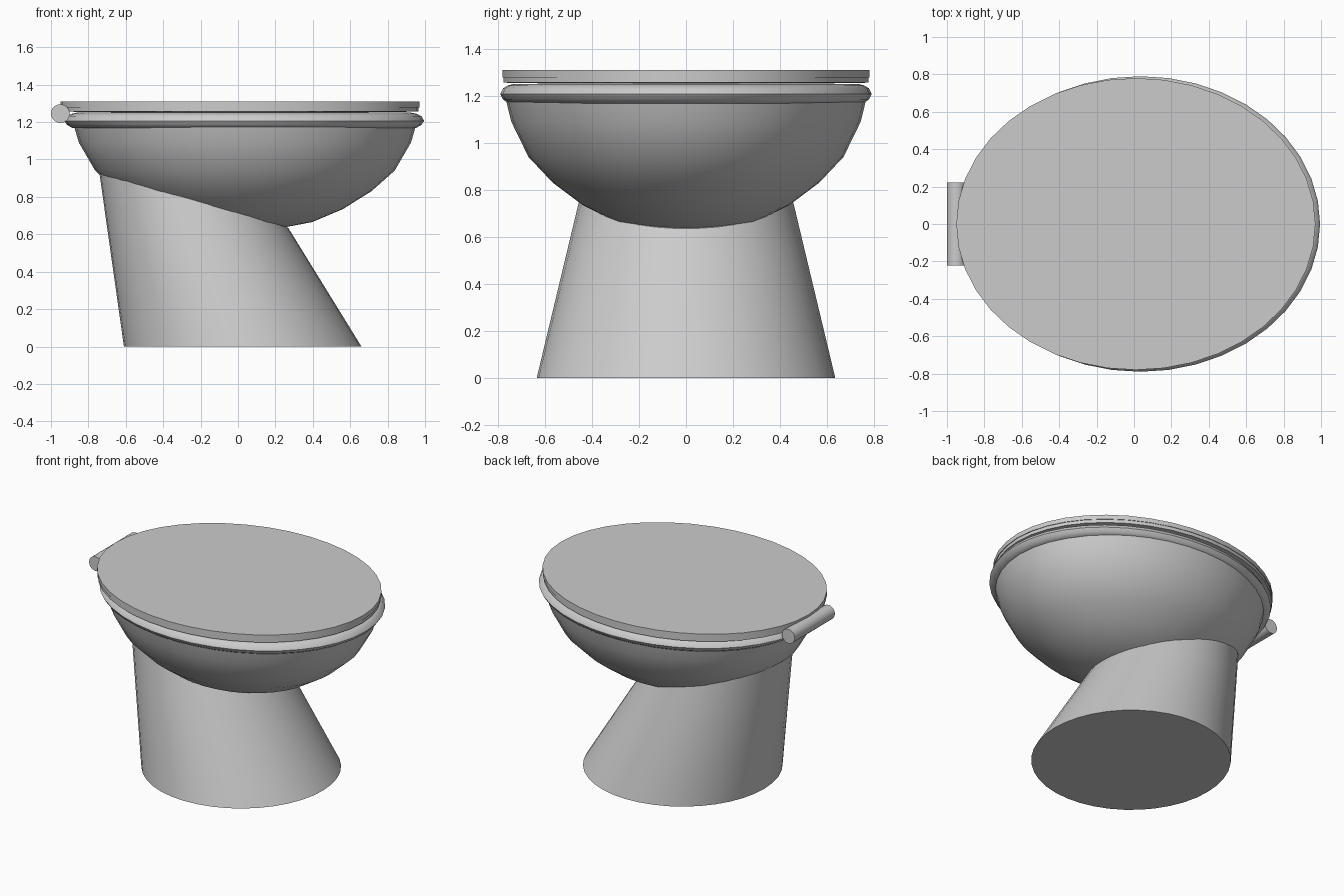
import bpy, bmesh, math

if "Cube" in bpy.data.objects:
    bpy.data.objects.remove(bpy.data.objects["Cube"])

SEG = 40


def ring(bm, cx, rx, ry, height):
    """Ellipse of vertices; height is a number or a function of x."""
    verts = []
    for i in range(SEG):
        a = 2 * math.pi * i / SEG
        x, y = cx + rx * math.cos(a), ry * math.sin(a)
        verts.append(bm.verts.new((x, y, height(x) if callable(height) else height)))
    return verts


def bridge(bm, a, b):
    for i in range(SEG):
        j = (i + 1) % SEG
        bm.faces.new((a[i], a[j], b[j], b[i]))


def finish(name, bm, angle=35):
    bmesh.ops.recalc_face_normals(bm, faces=bm.faces)
    me = bpy.data.meshes.new(name)
    bm.to_mesh(me)
    bm.free()
    ob = bpy.data.objects.new(name, me)
    bpy.context.collection.objects.link(ob)
    bpy.ops.object.select_all(action='DESELECT')
    ob.select_set(True)
    bpy.context.view_layer.objects.active = ob
    bpy.ops.object.shade_smooth_by_angle(angle=math.radians(angle))
    return ob


def oval_lathe(name, profile, cx, rx, ry, closed=False, angle=35):
    """Sweep (radius fraction, z) points round an ellipse."""
    bm = bmesh.new()
    rings = [ring(bm, cx, rx * f, ry * f, z) for f, z in profile]
    for a, b in zip(rings, rings[1:]):
        bridge(bm, a, b)
    if closed:
        bridge(bm, rings[-1], rings[0])
    else:
        bm.faces.new(rings[0])
        bm.faces.new(rings[-1])
    return finish(name, bm, angle)


# Bowl: outer wall down to the bottom, then back up the inner wall
outer = [(0.04, 0.622), (0.2, 0.632), (0.39, 0.665), (0.57, 0.735),
         (0.735, 0.83), (0.87, 0.94), (0.965, 1.09), (1.0, 1.2)]
inner = [(0.94, 1.2), (0.81, 0.96), (0.53, 0.78), (0.04, 0.68)]
oval_lathe("bowl", outer + inner, 0.037, 0.92, 0.77, angle=50)

# Rounded rim
rim = [(0.93, 1.168), (0.955, 1.168), (0.985, 1.185), (1.0, 1.207), (0.985, 1.232),
       (0.96, 1.244), (0.93, 1.25), (0.84, 1.25), (0.82, 1.2), (0.84, 1.168)]
oval_lathe("rim", rim, 0.033, 0.962, 0.79, closed=True, angle=50)

# Seat ring and flat lid
oval_lathe("seat", [(0.995, 1.256), (0.995, 1.279), (0.68, 1.279), (0.68, 1.252)],
           0.01, 0.96, 0.78, closed=True)
oval_lathe("lid", [(1.0, 1.279), (1.0, 1.31)], 0.01, 0.96, 0.78)

# Pedestal: round foot lofted to a slanted oval that meets the bowl
bm = bmesh.new()
foot = ring(bm, 0.025, 0.635, 0.635, 0.0)
top = ring(bm, -0.237, 0.505, 0.447, lambda x: 0.715 - 0.297 * x)
mids = []
for t in (0.25, 0.5, 0.75):
    mids.append([bm.verts.new(f.co.lerp(p.co, t)) for f, p in zip(foot, top)])
loops = [foot] + mids + [top]
for a, b in zip(loops, loops[1:]):
    bridge(bm, a, b)
bm.faces.new(foot)
bm.faces.new(top)
finish("pedestal", bm)

# Hinge bar at the back of the seat
bpy.ops.mesh.primitive_cylinder_add(vertices=20, radius=0.05, depth=0.445,
                                    location=(-0.95, 0, 1.245),
                                    rotation=(math.pi / 2, 0, 0))
bpy.context.object.name = "hinge_bar"
bpy.ops.object.shade_smooth_by_angle(angle=math.radians(35))
